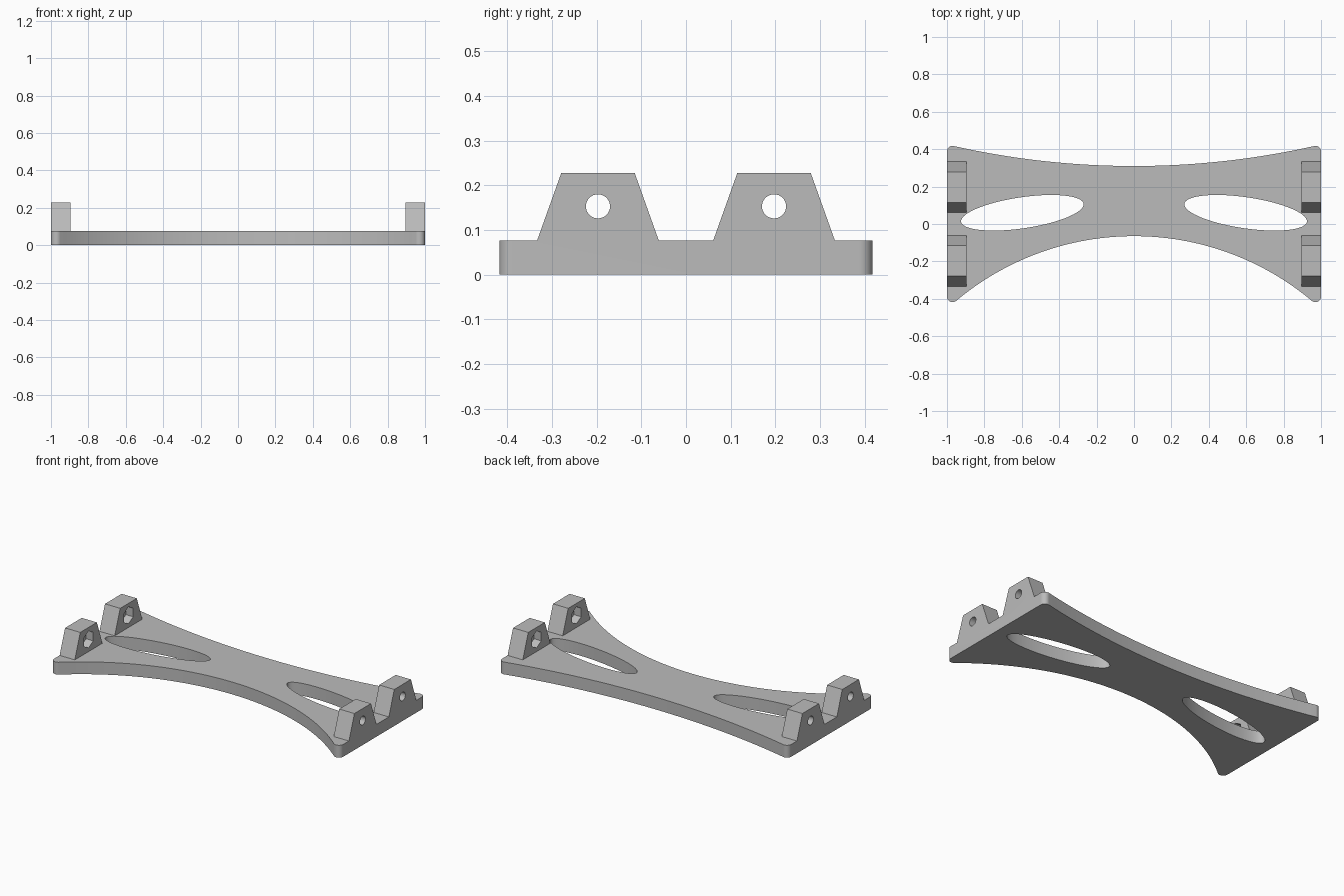
import bpy, bmesh
from math import sin, cos, pi, sqrt, atan2, radians
from mathutils import Matrix, Vector

if "Cube" in bpy.data.objects:
    bpy.data.objects.remove(bpy.data.objects["Cube"], do_unlink=True)

PLATE_H = 0.077
LUG_TOP = 0.228
LUG_Y = 0.197
LUG_INNER = 0.895
HOLE_Z = 0.153
FILLET = 0.03

grey = bpy.data.materials.new("plain grey")
grey.use_nodes = True
colour = (0.5, 0.5, 0.5, 1)
grey.diffuse_color = colour
grey.node_tree.nodes["Principled BSDF"].inputs["Base Color"].default_value = colour


def prism(name, points, direction):
    """Closed solid from a planar outline swept along a direction."""
    bm = bmesh.new()
    face = bm.faces.new([bm.verts.new(p) for p in points])
    swept = bmesh.ops.extrude_face_region(bm, geom=[face])["geom"]
    verts = [g for g in swept if isinstance(g, bmesh.types.BMVert)]
    bmesh.ops.translate(bm, verts=verts, vec=direction)
    bmesh.ops.recalc_face_normals(bm, faces=bm.faces)
    mesh = bpy.data.meshes.new(name)
    bm.to_mesh(mesh)
    bm.free()
    obj = bpy.data.objects.new(name, mesh)
    bpy.context.collection.objects.link(obj)
    mesh.materials.append(grey)
    return obj


def combine(target, tool, operation):
    """Apply a boolean and drop the tool object."""
    mod = target.modifiers.new("bool", "BOOLEAN")
    mod.operation = operation
    mod.solver = "EXACT"
    mod.object = tool
    bpy.context.view_layer.objects.active = target
    bpy.ops.object.modifier_apply(modifier=mod.name)
    bpy.data.objects.remove(tool, do_unlink=True)


def half_edge(mid, radius, side, steps=28, corner_steps=14):
    """Concave arc from the middle to +x, ending in a rounded corner."""
    centre = mid + side * radius
    fx = 1 - FILLET
    reach = sqrt((radius + FILLET) ** 2 - fx ** 2)
    fy = centre - side * reach
    end = atan2(fx, reach)
    arc = [(radius * sin(end * i / steps), centre - side * radius * cos(end * i / steps))
           for i in range(steps + 1)]
    start = pi / 2 + end
    for i in range(1, corner_steps + 1):
        a = start * (1 - i / corner_steps)
        arc.append((fx + FILLET * cos(a), fy + side * FILLET * sin(a)))
    return arc


# Base plate with curved front and back edges
front = half_edge(-0.065, 1.48, -1)
back = half_edge(0.31, 4.4, 1)
right_half = front + back[::-1]
left_half = [(-x, y) for x, y in back[1:] + front[:0:-1]]
plate = prism("bracket_plate", [(x, y, 0) for x, y in right_half + left_half], (0, 0, PLATE_H))

# Trapezoid mounting lugs, two at each end
lug_profile = [(-0.136, 0.04), (0.136, 0.04), (0.136, PLATE_H),
               (0.082, LUG_TOP), (-0.082, LUG_TOP), (-0.136, PLATE_H)]
for sx in (-1, 1):
    for sy in (-1, 1):
        lug = prism("lug", [(sx * LUG_INNER, sy * LUG_Y + y, z) for y, z in lug_profile],
                    (sx * (1 - LUG_INNER), 0, 0))
        # Round bolt hole, and hexagonal nut pocket on the inner face
        for radius, count, start, depth in ((0.027, 32, 0.8, 0.3), (0.053, 6, 0.8, 0.145)):
            ring = [(sx * start,
                     sy * LUG_Y + radius * sin(2 * pi * i / count),
                     HOLE_Z + radius * cos(2 * pi * i / count)) for i in range(count)]
            combine(lug, prism("hole_cutter", ring, (sx * depth, 0, 0)), "DIFFERENCE")
        combine(plate, lug, "UNION")

# Slanted oval openings
for sx in (-1, 1):
    tilt = Matrix.Rotation(radians(-8.35 * sx), 3, "Z")
    oval = [Vector((sx * 0.597, 0.06, -0.1))
            + tilt @ Vector((0.331 * cos(2 * pi * i / 72), 0.083 * sin(2 * pi * i / 72), 0))
            for i in range(72)]
    combine(plate, prism("oval_cutter", oval, (0, 0, 0.24)), "DIFFERENCE")

# Merge coplanar pieces and smooth the curved walls
bm = bmesh.new()
bm.from_mesh(plate.data)
bmesh.ops.remove_doubles(bm, verts=bm.verts, dist=0.0001)
bmesh.ops.dissolve_limit(bm, angle_limit=radians(0.1), verts=bm.verts, edges=bm.edges)
bm.to_mesh(plate.data)
bm.free()
bpy.ops.object.select_all(action="DESELECT")
plate.select_set(True)
bpy.context.view_layer.objects.active = plate
bpy.ops.object.shade_smooth_by_angle(angle=radians(30))
